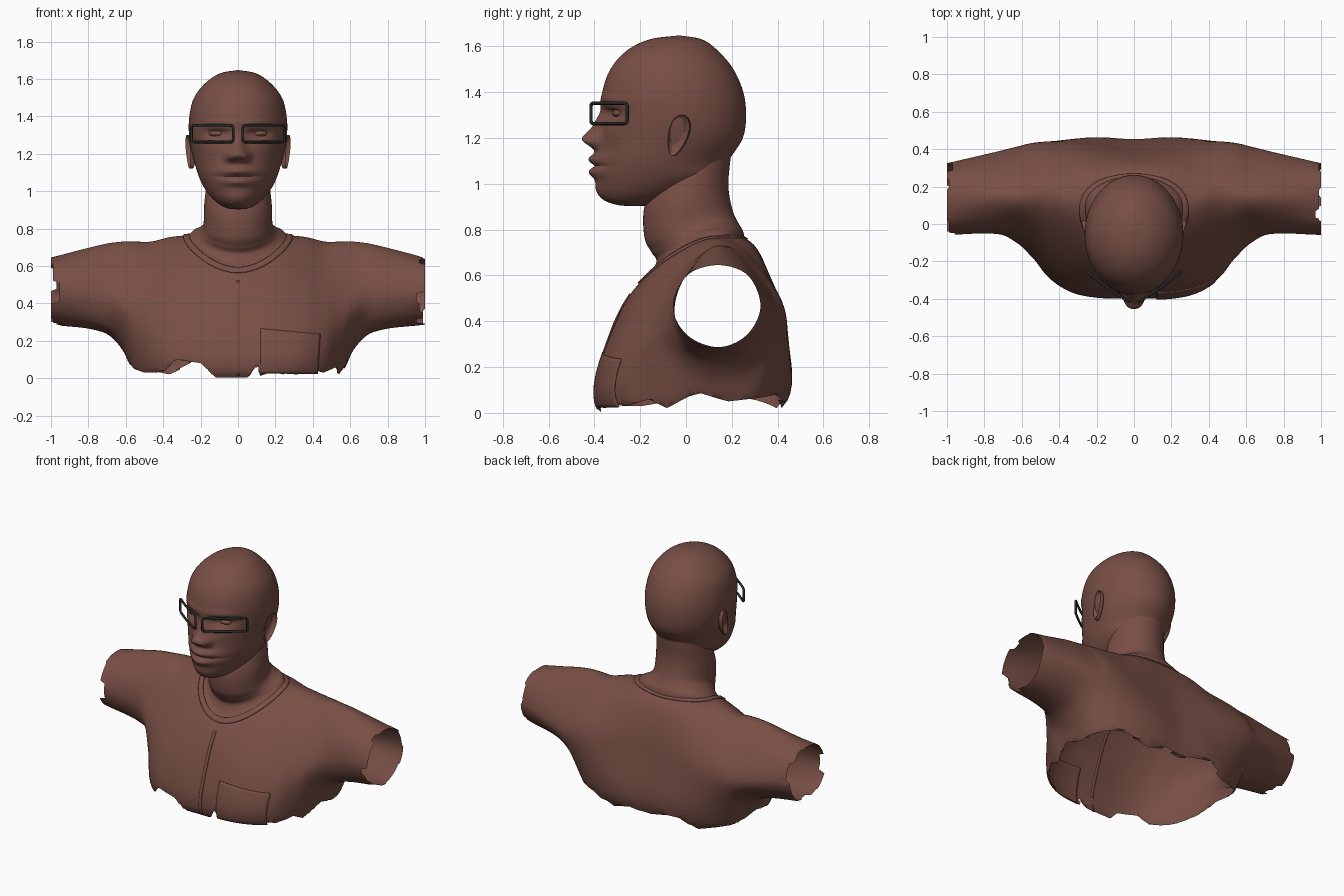
import bpy, bmesh, math, random
from mathutils import Vector, Matrix
from mathutils.bvhtree import BVHTree

if "Cube" in bpy.data.objects:
    bpy.data.objects.remove(bpy.data.objects["Cube"])

random.seed(4)


def material(name, rgb):
    m = bpy.data.materials.new(name)
    m.diffuse_color = (*rgb, 1)
    m.use_nodes = True
    m.node_tree.nodes["Principled BSDF"].inputs["Base Color"].default_value = m.diffuse_color
    return m


BROWN = material("warm brown", (0.188, 0.078, 0.06))
DARK = material("dark frame", (0.02, 0.021, 0.021))


def finish(name, bm, mat):
    me = bpy.data.meshes.new(name)
    bm.to_mesh(me)
    ob = bpy.data.objects.new(name, me)
    bpy.context.collection.objects.link(ob)
    me.materials.append(mat)
    return ob


def spline(xs, vs, t):
    """Smooth curve through the tuples vs placed at xs."""
    n = len(xs)
    i = 0
    while i < n - 2 and t > xs[i + 1]:
        i += 1

    def slope(j):
        a, b = max(j - 1, 0), min(j + 1, n - 1)
        return [(q - p) / (xs[b] - xs[a]) for p, q in zip(vs[a], vs[b])]
    h = xs[i + 1] - xs[i]
    u = (t - xs[i]) / h
    return [(2*u**3 - 3*u*u + 1) * p + (u**3 - 2*u*u + u) * h * m
            + (3*u*u - 2*u**3) * q + (u**3 - u*u) * h * k
            for p, q, m, k in zip(vs[i], vs[i + 1], slope(i), slope(i + 1))]


def loft(rings, closed=True):
    """Skin a list of equal point rows."""
    bm = bmesh.new()
    rows = [[bm.verts.new(p) for p in r] for r in rings]
    n = len(rows[0])
    for a, b in zip(rows, rows[1:]):
        for k in range(n if closed else n - 1):
            j = (k + 1) % n
            bm.faces.new((a[k], a[j], b[j], b[k]))
    bmesh.ops.recalc_face_normals(bm, faces=bm.faces)
    return bm


# --- shirt: side outlines (y, z) at several x, lofted from sleeve to sleeve
# point order: top, upper back, back, low back, bottom, low front, front, upper front
SECTIONS = [
    (0.00, .10, .74, .295, .735, .405, .42, .415, .02, -.1, -.15, -.385, .02, -.335, .33, -.185, .585),
    (0.20, .08, .76, .29, .725, .42, .42, .42, .02, -.1, -.15, -.38, .02, -.33, .33, -.13, .63),
    (0.35, .12, .755, .31, .66, .438, .40, .40, .02, 0, -.15, -.335, .02, -.305, .30, -.10, .60),
    (0.47, .14, .728, .31, .645, .44, .40, .35, .02, .05, -.15, -.24, .02, -.245, .28, -.055, .58),
    (0.55, .14, .73, .31, .63, .432, .40, .30, .06, .10, 0, -.10, .06, -.17, .30, -.03, .58),
    (0.62, .14, .73, .30, .62, .415, .40, .29, .20, .12, .155, -.03, .22, -.105, .38, 0, .60),
    (0.72, .14, .716, .29, .62, .39, .42, .28, .28, .13, .245, 0, .29, -.055, .43, 0, .60),
    (1.00, .14, .645, .27, .60, .325, .465, .265, .34, .14, .287, .005, .34, -.058, .465, .005, .60),
]
keys = [(-s[0],) + s[1:] for s in SECTIONS[:0:-1]] + SECTIONS
key_x = [s[0] for s in keys]
key_v = [s[1:] for s in keys]
RING = 80
rings = []
for i in range(201):
    x = -1 + i * 0.01
    v = spline(key_x, key_v, x)
    p = [(v[2*k], v[2*k + 1]) for k in range(8)]
    p = p[-1:] + p + p[:2]
    rings.append([Vector((x, *spline(range(-1, 10), p, 8 * k / RING))) for k in range(RING)])
# torn sleeve ends
for side in (rings[:7], rings[-7:]):
    tear = [random.choice((0, 0, .01, .03, .045)) for _ in range(RING // 4)]
    for r in side:
        for k, q in enumerate(r):
            s = 1 if q.x > 0 else -1
            q.x = s * (.94 + (abs(q.x) - .94) * (1 - tear[k // 4] / .06))
shirt = loft(rings)
shirt_tree = BVHTree.FromBMesh(shirt)

# torn hem: height by angle around the body (degrees from the front)
HEM = [(-180, .04), (-150, .09), (-135, .02), (-110, .07), (-95, .09), (-80, .05), (-66, .03),
       (-55, .03), (-48, .04), (-40, .10), (-25, .08), (-17, .005), (8, .005), (14, .08),
       (16, .01), (22, .03), (40, .02), (47, .05), (58, .03), (70, .06), (78, .02), (92, .09),
       (105, .05), (130, .08), (148, .02), (165, .06), (180, .04)]


def hem(co):
    a = math.degrees(math.atan2(co.x, -(co.y - .03)))
    for (a0, h0), (a1, h1) in zip(HEM, HEM[1:]):
        if a <= a1:
            return h0 + (h1 - h0) * (a - a0) / (a1 - a0)
    return HEM[-1][1]


def hidden(f):
    c = f.calc_center_median()
    under_neck = (c.x / .2)**2 + ((c.y - .05) / .16)**2 < 1 and c.z > .5
    return under_neck or all(v.co.z < hem(v.co) for v in f.verts)


bmesh.ops.delete(shirt, geom=[f for f in shirt.faces if hidden(f)], context='FACES')
for v in shirt.verts:
    v.co.z = max(v.co.z, hem(v.co))
finish("shirt", shirt, BROWN)


def thicken(ob, t):
    m = ob.modifiers.new("thickness", 'SOLIDIFY')
    m.thickness, m.offset = t, 0


# --- collar band laid on the shirt
band = []
for s in (.89, .92, .96, 1.0):
    row = []
    for k in range(96):
        a = math.tau * k / 96
        x = .292 * s * math.sin(a)
        y = .03 + s * (-.238 * math.cos(a) + .045 * math.sin(a)**2)
        hit = shirt_tree.ray_cast(Vector((x, y, 2)), Vector((0, 0, -1)))[0]
        row.append(Vector((x, y, hit.z + .003)))
    band.append(row)
thicken(finish("collar", loft(band), BROWN), .01)


# --- placket and pocket laid on the chest
def chest_plate(name, place, nu, nv):
    rows = []
    for j in range(nv + 1):
        row = []
        for i in range(nu + 1):
            x, z = place(i / nu, j / nv)
            hit = shirt_tree.ray_cast(Vector((x, -2, z)), Vector((0, 1, 0)))[0]
            row.append(Vector((x, hit.y - .003, z)))
        rows.append(row)
    thicken(finish(name, loft(rows, False), BROWN), .006)


chest_plate("placket", lambda u, v: ((u - .5) * .018, .015 + .505 * v), 2, 30)
chest_plate("pocket", lambda u, v: (.12 + (.305 + .015 * v) * u, .025 + v * (.24 - .03 * u)), 24, 16)

# --- neck: tilted rings (front y, z, back y, z, half width, side lift)
NECK = [(-.15, 1.0, .195, 1.12, .165, 0), (-.185, .88, .185, .99, .18, 0),
        (-.18, .76, .203, .886, .185, 0), (-.15, .70, .228, .83, .207, .03),
        (-.13, .655, .25, .79, .24, .06), (-.185, .56, .262, .72, .268, .115)]
rows = []
for i in range(41):
    fy, fz, by, bz, w, lift = spline(range(6), NECK, i / 8)
    row = []
    for k in range(80):
        a = math.tau * k / 80
        c, s = math.cos(a), math.sin(a)
        row.append(Vector((w * s, (fy + by) / 2 - (by - fy) / 2 * c + .3 * lift * s * s,
                           (fz + bz) / 2 - (bz - fz) / 2 * c + lift * s * s)))
    rows.append(row)
finish("neck", loft(rows), BROWN)

# --- head: level rings (z, front y, back y, half width)
HEAD = [(1.648, -.03, -.03, 0), (1.63, -.16, .07, .095), (1.58, -.26, .14, .172),
        (1.50, -.33, .207, .235), (1.40, -.365, .25, .26), (1.30, -.37, .262, .262),
        (1.20, -.37, .248, .245), (1.10, -.385, .187, .217), (1.03, -.387, .166, .188),
        (.97, -.38, .06, .145), (.93, -.355, -.05, .10), (.908, -.30, -.14, .055),
        (.902, -.23, -.23, 0)]
# face relief: (x, z, spread x, spread z, outward amount), mirrored when x > 0
FACE = [(0, 1.193, .034, .026, .058), (0, 1.24, .026, .045, .036), (.042, 1.185, .018, .02, .034),
        (0, 1.108, .06, .016, .03), (0, 1.05, .055, .017, .026), (0, 1.08, .1, .06, .012),
        (0, 1.078, .075, .006, -.012), (0, .965, .06, .03, .01), (.105, 1.31, .05, .026, -.035),
        (.105, 1.333, .04, .007, .01), (.10, 1.362, .07, .018, .01), (.14, 1.21, .05, .04, .008)]


def relief(x, z):
    return sum(amt * math.exp(-((abs(x) - cx) / sx)**2 / 2 - ((z - cz) / sz)**2 / 2)
               for cx, cz, sx, sz, amt in FACE)


rows = []
for i in range(181):
    z, fy, by, w = spline(range(13), HEAD, i / 15)
    row = []
    for k in range(160):
        a = math.tau * k / 160
        x, c = w * math.sin(a), math.cos(a)
        y = (fy + by) / 2 - (by - fy) / 2 * c
        row.append(Vector((x, y - relief(x, z) * min(1, max(0, c * 3)), z)))
    rows.append(row)
head = loft(rows)
bmesh.ops.remove_doubles(head, verts=head.verts, dist=1e-5)
finish("head", head, BROWN)

for s, side in ((-1, "left"), (1, "right")):
    # --- eye
    eye = bmesh.new()
    bmesh.ops.create_uvsphere(eye, u_segments=24, v_segments=16, radius=1, matrix=Matrix.Translation(
        (s * .105, -.285, 1.308)) @ Matrix.Diagonal((.052, .037, .02, 1)))
    finish(side + "_eye", eye, BROWN)

    # --- ear: flat ball with a hollowed outer face, lobe tucked in
    ear = bmesh.new()
    bmesh.ops.create_uvsphere(ear, u_segments=40, v_segments=28, radius=1)
    for v in ear.verts:
        r = min(1, math.hypot(v.co.y, v.co.z))
        if v.co.x * s > .01:
            v.co.x = s * (-.5 + 1.5 * r**4)
        v.co.x += s * .45 * v.co.z
        v.co.y *= .8 + .2 * v.co.z
    ear.transform(Matrix.Translation((s * .25, -.032, 1.21)) @ Matrix.Rotation(-.3, 4, 'X')
                  @ Matrix.Rotation(-.25 * s, 4, 'Z') @ Matrix.Diagonal((.018, .054, .092, 1)))
    finish(side + "_ear", ear, BROWN)

    # --- spectacle frame: rounded rectangle wrapped round the face
    path = []
    corners = ((.246, 1.349, 0), (.029, 1.349, 90), (.029, 1.266, 180), (.246, 1.266, 270))
    for n, (cx, cz, a0) in enumerate(corners):
        mx, mz = (1 if cx > .1 else -1), (1 if cz > 1.3 else -1)
        for d in range(0, 91, 30):
            a = math.radians(a0 + d)
            path.append((cx - mx * .01 + .013 * math.cos(a), cz - mz * .01 + .013 * math.sin(a)))
        nx = corners[(n + 1) % 4][0]
        if nx != cx:
            path += [(cx + (nx - cx) * t / 10, cz + mz * .003) for t in range(1, 10)]
    cu = bpy.data.curves.new(side + "_spectacle_frame", 'CURVE')
    cu.dimensions, cu.bevel_depth, cu.bevel_resolution = '3D', .0075, 2
    sp = cu.splines.new('POLY')
    sp.points.add(len(path) - 1)
    sp.use_cyclic_u = True
    for pt, (x, z) in zip(sp.points, path):
        u = (x - .02) / .23
        pt.co = (s * x, -.418 + .162 * u - .03 * u * (1 - u), z, 1)
    cu.materials.append(DARK)
    bpy.context.collection.objects.link(bpy.data.objects.new(side + "_spectacle_frame", cu))

# smooth shading with sharp plate edges
meshes = [o for o in bpy.context.scene.objects if o.type == 'MESH']
for o in meshes:
    o.select_set(True)
bpy.context.view_layer.objects.active = meshes[0]
bpy.ops.object.shade_smooth_by_angle(angle=math.radians(40))
